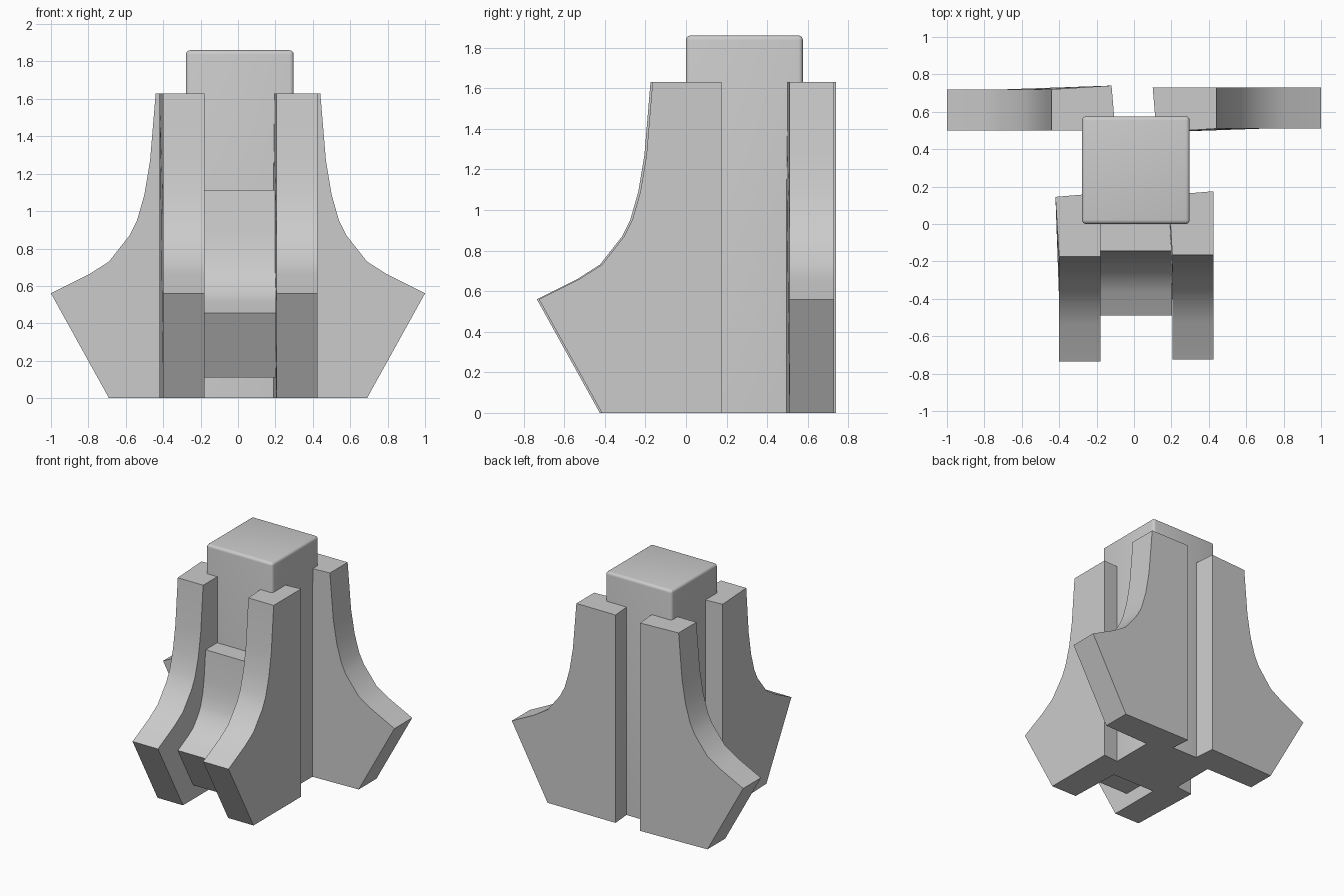
import bpy, bmesh
from math import radians

if "Cube" in bpy.data.objects:
    bpy.data.objects.remove(bpy.data.objects["Cube"])

# Fin side profile: (distance outwards from the back edge, height)
PROFILE = [(0, 0), (.59, 0), (.90, .56), (.70, .66), (.59, .73), (.48, .87),
           (.44, .95), (.40, 1.09), (.37, 1.27), (.34, 1.63), (0, 1.63)]


def finish(name, bm, loc, rot=0):
    bmesh.ops.recalc_face_normals(bm, faces=bm.faces)
    mesh = bpy.data.meshes.new(name)
    bm.to_mesh(mesh)
    bm.free()
    ob = bpy.data.objects.new(name, mesh)
    bpy.context.collection.objects.link(ob)
    ob.location = loc
    ob.rotation_euler.z = radians(rot)
    bpy.ops.object.select_all(action='DESELECT')
    ob.select_set(True)
    bpy.context.view_layer.objects.active = ob
    bpy.ops.object.shade_smooth_by_angle(angle=radians(25))
    return ob


def fin(name, loc, rot=0, width=.22, scale=1, flare=.02):
    """Extruded profile pointing to -y, with one back corner slightly flared."""
    bm = bmesh.new()
    sides = []
    for x in (-width / 2, width / 2):
        verts = []
        for d, z in PROFILE:
            skew = flare if d == 0 and x < 0 else 0
            verts.append(bm.verts.new((x - skew, -d * scale - skew, z * scale)))
        sides.append(verts)
        bm.faces.new(verts)
    a, b = sides
    for i in range(len(a)):
        j = (i + 1) % len(a)
        bm.faces.new((a[i], a[j], b[j], b[i]))
    return finish(name, bm, loc, rot)


# Four large fins: two at the front, one on each side at the back
fin("front_left_fin", (-.29, .165, 0))
fin("front_right_fin", (.315, .175, 0))
fin("right_fin", (.10, .62, 0), 90)
fin("left_fin", (-.10, .61, 0), -90)

# Small raised fin between the front pair
fin("centre_front_fin", (.01, .065, .11), width=.385, scale=.615, flare=0)

# Square central column, rounded on the top and upright edges
bm = bmesh.new()
bmesh.ops.create_cube(bm, size=1)
bmesh.ops.scale(bm, vec=(.576, .576, 1.86), verts=bm.verts)
bmesh.ops.translate(bm, vec=(0, 0, .93), verts=bm.verts)
edges = [e for e in bm.edges if max(v.co.z for v in e.verts) > .1]
bmesh.ops.bevel(bm, geom=edges, offset=.022, segments=4, profile=.5, affect='EDGES')
finish("central_column", bm, (.01, .288, 0))
